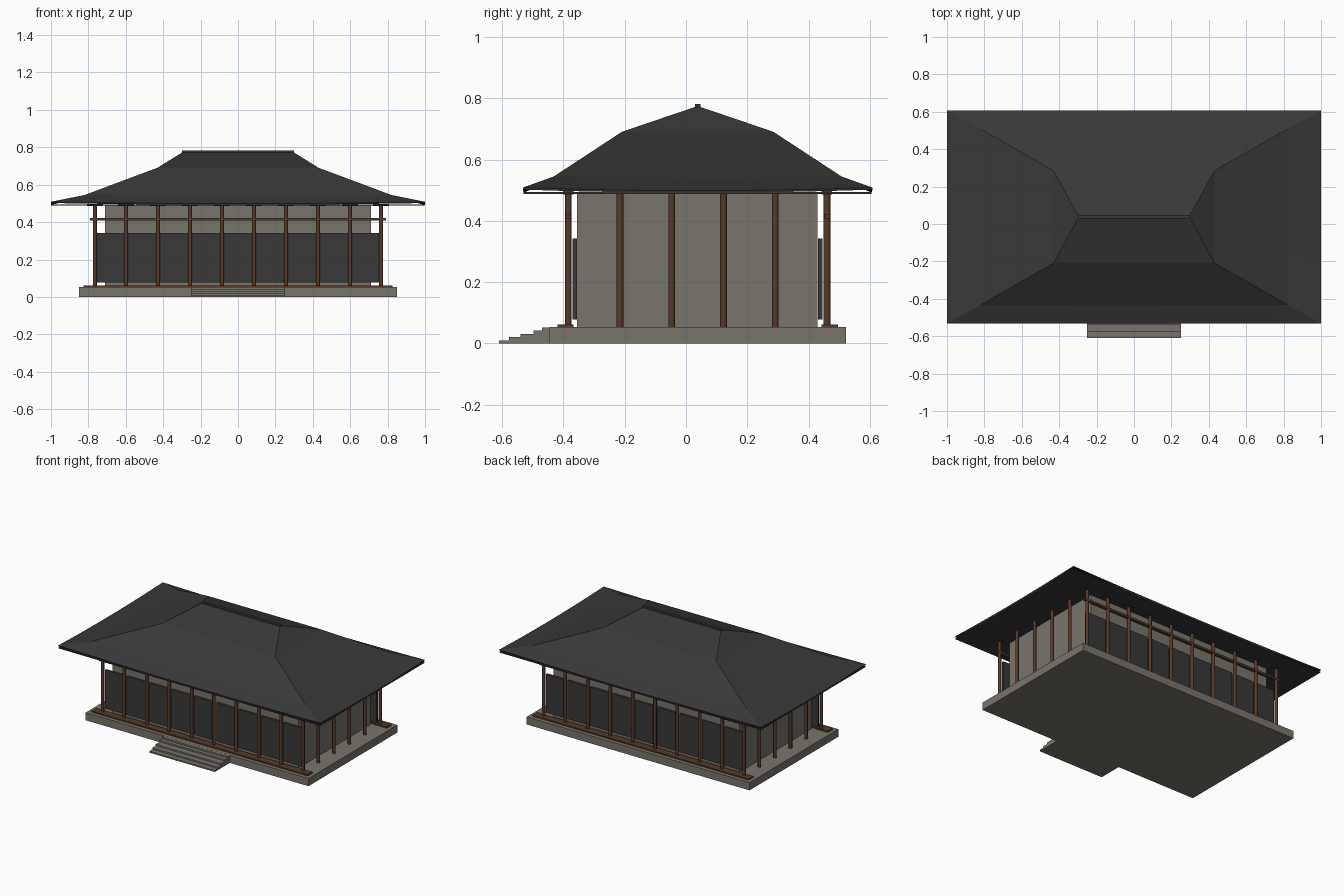
import bpy, bmesh
from mathutils import Vector

if "Cube" in bpy.data.objects:
    bpy.data.objects.remove(bpy.data.objects["Cube"])

YC = 0.038  # depth centre of the hall


def material(name, rgb):
    m = bpy.data.materials.new(name)
    m.use_nodes = True
    m.diffuse_color = (*rgb, 1)
    m.node_tree.nodes["Principled BSDF"].inputs["Base Color"].default_value = (*rgb, 1)
    return m


stone = material("warm grey stone", (0.19, 0.178, 0.15))
wood = material("brown wood", (0.09, 0.042, 0.023))
charcoal = material("charcoal", (0.04, 0.04, 0.04))


def finish(name, bm, mat):
    me = bpy.data.meshes.new(name)
    bm.to_mesh(me)
    bm.free()
    me.materials.append(mat)
    ob = bpy.data.objects.new(name, me)
    bpy.context.collection.objects.link(ob)
    return ob


def box(name, mat, x, y, z):
    """Box from (min, max) pairs."""
    bm = bmesh.new()
    bmesh.ops.create_cube(bm, size=1)
    for v in bm.verts:
        v.co = Vector([r[0] if c < 0 else r[1] for c, r in zip(v.co, (x, y, z))])
    return finish(name, bm, mat)


def post(name, x, y):
    bm = bmesh.new()
    bmesh.ops.create_cone(bm, cap_ends=True, segments=12, radius1=0.011,
                          radius2=0.011, depth=0.443)
    bmesh.ops.translate(bm, verts=bm.verts, vec=(x, y, 0.2715))
    ob = finish(name, bm, wood)
    for p in ob.data.polygons:
        p.use_smooth = abs(p.normal.z) < 0.5


# Stone platform and front steps
box("platform", stone, (-0.85, 0.85), (-0.446, 0.522), (0, 0.053))
for i, y in enumerate((-0.61, -0.577, -0.54, -0.497, -0.47)):
    box(f"step_{i + 1}", stone, (-0.25, 0.25), (y, -0.446), (0, 0.0105 * (i + 1)))

# Inner hall
box("hall_walls", stone, (-0.71, 0.71), (-0.355, 0.43), (0.053, 0.49))

# Front and back colonnades with sills, rails and wall panels
columns = [-0.765] + [0.171 * (i - 3.5) for i in range(8)] + [0.765]
for side, s in (("front", -1), ("back", 1)):
    def span(a, b):
        return tuple(sorted((YC + s * a, YC + s * b)))
    for i, x in enumerate(columns):
        post(f"{side}_post_{i + 1}", x, YC + s * 0.422)
        box(f"{side}_post_cap_{i + 1}", charcoal, (x - 0.042, x + 0.042),
            span(0.405, 0.439), (0.487, 0.497))
    for i, (a, b) in enumerate(zip(columns, columns[1:])):
        box(f"{side}_panel_{i + 1}", charcoal, (a + 0.008, b - 0.008),
            span(0.393, 0.408), (0.078, 0.343))
    box(f"{side}_sill", wood, (-0.825, 0.825), span(0.405, 0.458), (0.053, 0.062))
    box(f"{side}_rail", wood, (-0.79, 0.79), span(0.414, 0.432), (0.408, 0.422))

# Free-standing side posts
for side, s in (("right", -1), ("left", 1)):
    for i in range(4):
        post(f"{side}_post_{i + 1}", s * 0.765, YC + 0.169 * (i - 1.5))

# Thin flat soffit
box("soffit", charcoal, (-0.998, 0.998), (YC - 0.568, YC + 0.568), (0.488, 0.495))

# Hipped roof shell: rings of (half width, half depth, height, sag at mid edge)
rings = [(1, 0.57, 0.509, 0.010), (0.82, 0.47, 0.545, 0.003),
         (0.43, 0.247, 0.691, 0), (0.295, 0, 0.775, 0)]
SEG = 10
bm = bmesh.new()
corners = [(-1, -1), (1, -1), (1, 1), (-1, 1)]
for (ax, ay), (bx, by) in zip(corners, corners[1:] + corners[:1]):
    rows = []
    for hx, hy, z, sag in rings:
        row = []
        for k in range(SEG + 1):
            t = k / SEG
            drop = sag * (1 - (2 * t - 1) ** 2)
            row.append(bm.verts.new((hx * (ax + (bx - ax) * t),
                                     YC + hy * (ay + (by - ay) * t), z - drop)))
        rows.append(row)
    for lo, hi in zip(rows, rows[1:]):
        for k in range(SEG):
            bm.faces.new((lo[k], lo[k + 1], hi[k + 1], hi[k]))
bmesh.ops.remove_doubles(bm, verts=bm.verts, dist=0.0001)
bmesh.ops.dissolve_degenerate(bm, edges=bm.edges, dist=0.0001)
bmesh.ops.recalc_face_normals(bm, faces=bm.faces)
if sum(f.normal.z for f in bm.faces) < 0:
    bmesh.ops.reverse_faces(bm, faces=bm.faces)
roof = finish("roof", bm, charcoal)
shell = roof.modifiers.new("Thickness", "SOLIDIFY")
shell.thickness = 0.007
shell.offset = -1

# Ridge beam
box("ridge", charcoal, (-0.3, 0.3), (YC - 0.009, YC + 0.009), (0.765, 0.782))
